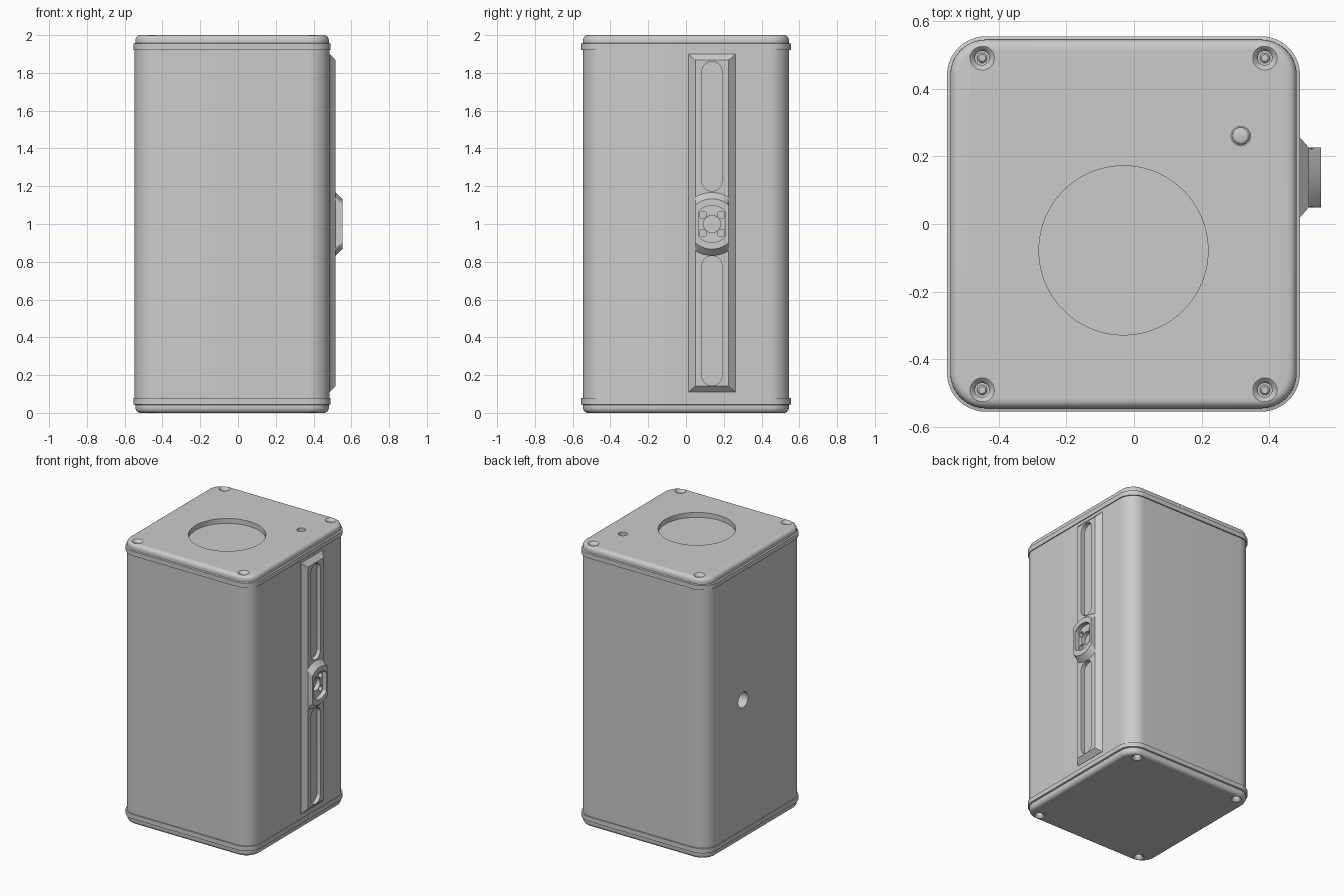
import bpy, bmesh, math
from mathutils import Vector

if "Cube" in bpy.data.objects:
    bpy.data.objects.remove(bpy.data.objects["Cube"])

CX = -0.031          # centre of the housing in x
RY = 0.1375          # centre line of the side rail in y


def loft(name, rings, axis='z'):
    """Closed solid through 2D outlines; rings = [(outline, height)] along the axis."""
    bm = bmesh.new()
    loops = []
    for pts, w in rings:
        loops.append([bm.verts.new(Vector((u, v, w) if axis == 'z' else (w, u, v)))
                      for u, v in pts])
    n = len(loops[0])
    for a, b in zip(loops, loops[1:]):
        for i in range(n):
            j = (i + 1) % n
            bm.faces.new((a[i], a[j], b[j], b[i]))
    bm.faces.new(loops[0][::-1])
    bm.faces.new(loops[-1])
    bmesh.ops.recalc_face_normals(bm, faces=bm.faces)
    me = bpy.data.meshes.new(name)
    bm.to_mesh(me)
    bm.free()
    ob = bpy.data.objects.new(name, me)
    bpy.context.collection.objects.link(ob)
    return ob


def rrect(cu, cv, hu, hv, r=0.0, n=0):
    pts = []
    for k, (su, sv) in enumerate(((1, 1), (-1, 1), (-1, -1), (1, -1))):
        for i in range(n + 1):
            a = (k + i / max(n, 1)) * math.pi / 2
            pts.append((cu + su * (hu - r) + r * math.cos(a),
                        cv + sv * (hv - r) + r * math.sin(a)))
    return pts


def disc(cu, cv, r, n=48, clamp=9.0):
    """Circle, optionally cut off to a strip of half width clamp."""
    return [(cu + max(-clamp, min(clamp, r * math.cos(t))), cv + r * math.sin(t))
            for t in (2 * math.pi * (i + 0.5) / n for i in range(n))]


def combine(ob, others, op='DIFFERENCE'):
    for o in others:
        o.hide_render = True
        m = ob.modifiers.new('bool', 'BOOLEAN')
        m.operation, m.object, m.solver = op, o, 'EXACT'
    bpy.context.view_layer.update()
    dg = bpy.context.evaluated_depsgraph_get()
    me = bpy.data.meshes.new_from_object(ob.evaluated_get(dg))
    ob.modifiers.clear()
    ob.data = me
    for o in others:
        bpy.data.objects.remove(o)


# main housing, with the cable hole on the left side
body = loft('body', [(rrect(CX, 0, 0.516, 0.546, 0.11, 16), z) for z in (0.07, 1.93)])
combine(body, [loft('cut', [(disc(RY, 1.0, 0.055), x) for x in (-0.6, -0.48)], 'x')])

# end caps: lip, step and rounded outer edge, with countersunk corner screws
corners = [(CX + sx * 0.418, sy * 0.491) for sx in (-1, 1) for sy in (-1, 1)]


def cap(name, face, s):
    prof = [(0.078, 0.0), (0.045, 0.0), (0.042, 0.010)]
    prof += [(0.027 * (1 - math.sin(t)), 0.010 + 0.027 * (1 - math.cos(t)))
             for t in (i * math.pi / 12 for i in range(7))]
    ob = loft(name, [(rrect(CX, 0, 0.522 - i, 0.555 - i, 0.115 - i, 16), face - s * d)
                     for d, i in prof])
    cuts = []
    for x, y in corners:
        sink = ((-0.01, 0.044), (0.0, 0.036), (0.006, 0.028), (0.018, 0.021), (0.038, 0.021))
        cuts.append(loft('cut', [(disc(x, y, r, 32), face - s * d) for d, r in sink]))
        head = ((0.05, 0.015), (0.03, 0.015), (0.026, 0.010))
        loft(name + '_screw', [(disc(x, y, r, 24), face - s * d) for d, r in head])
    if s > 0:   # round opening and indicator hole
        cuts.append(loft('cut', [(disc(CX, -0.078, 0.25, 96), z) for z in (1.965, 2.1)]))
        cuts.append(loft('cut', [(disc(0.316, 0.26, 0.029, 32), z) for z in (1.965, 2.1)]))
    combine(ob, cuts)


cap('top_cap', 2.0, 1)
cap('bottom_cap', 0.0, -1)
loft('indicator_lens', [(disc(0.316, 0.26, r, 32), z)
                        for r, z in ((0.026, 1.95), (0.026, 1.97), (0.02, 1.977), (0.01, 1.98))])

# side mounting rail with chamfered edges and a round hub
rail = loft('mounting_rail', [(rrect(RY, 1.005, 0.1235, 0.895), 0.475),
                              (rrect(RY, 1.005, 0.1235, 0.895), 0.486),
                              (rrect(RY, 1.005, 0.0885, 0.862), 0.517)], 'x')
hub = loft('hub', [(disc(RY, 1.0, r, 96, 0.088), x)
                   for r, x in ((0.167, 0.50), (0.167, 0.517), (0.133, 0.553))], 'x')
combine(rail, [hub], 'UNION')

# two long slots, hub recess, centre hole and four bolt holes
cuts = [loft('cut', [(rrect(RY, z, 0.053, 0.343, 0.053, 12), x) for x in (0.489, 0.6)], 'x')
        for z in (0.488, 1.517)]
cuts.append(loft('cut', [(disc(RY, 1.0, 0.097, 96, 0.072), x) for x in (0.521, 0.6)], 'x'))
cuts.append(loft('cut', [(disc(RY, 1.0, 0.045), x) for x in (0.49, 0.6)], 'x'))
for sy in (-1, 1):
    for sz in (-1, 1):
        cuts.append(loft('cut', [(disc(RY + sy * 0.048, 1.0 + sz * 0.048, 0.019, 24), x)
                                 for x in (0.495, 0.6)], 'x'))
combine(rail, cuts)

# smooth shading with crisp edges
for ob in bpy.context.collection.objects:
    ob.select_set(True)
    bpy.context.view_layer.objects.active = ob
bpy.ops.object.shade_smooth_by_angle(angle=math.radians(30))
